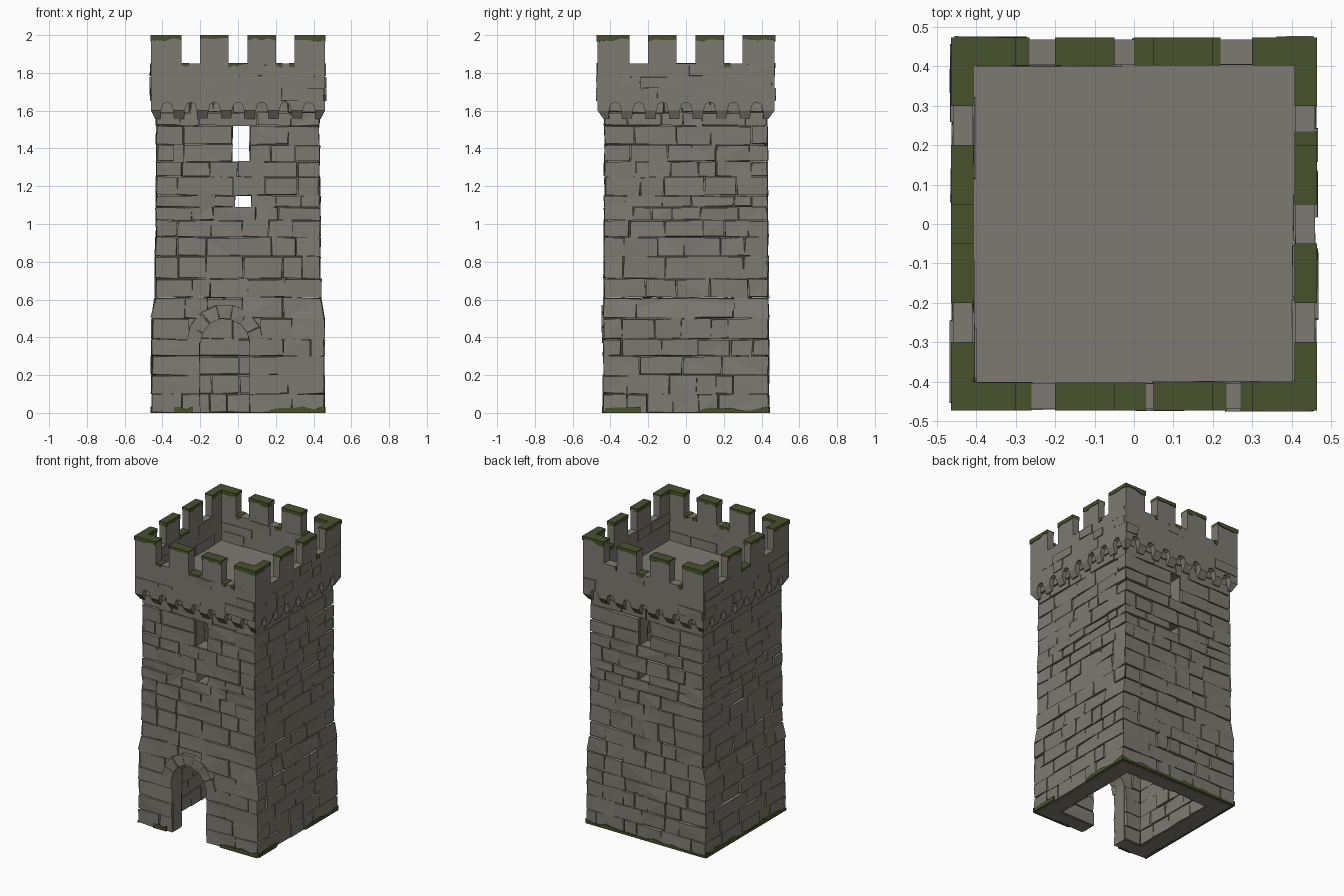
import bpy, bmesh, math, random

if "Cube" in bpy.data.objects:
    bpy.data.objects.remove(bpy.data.objects["Cube"])

random.seed(7)
FRONT, RIGHT, BACK, LEFT = range(4)


def material(name, rgb):
    m = bpy.data.materials.new(name)
    m.diffuse_color = (*rgb, 1)
    m.use_nodes = True
    m.node_tree.nodes["Principled BSDF"].inputs["Base Color"].default_value = m.diffuse_color
    return m


STONE = material("grey_stone", (0.205, 0.195, 0.165))
MOSS = material("green_moss", (0.061, 0.085, 0.024))


def finish(bm, name, mat):
    bmesh.ops.recalc_face_normals(bm, faces=bm.faces)
    bmesh.ops.triangulate(bm, faces=bm.faces)
    me = bpy.data.meshes.new(name)
    bm.to_mesh(me)
    bm.free()
    me.materials.append(mat)
    ob = bpy.data.objects.new(name, me)
    bpy.context.collection.objects.link(ob)
    return ob


def const(hx, hy):
    return lambda z: (hx, hy)


def panel(bm, side, poly, inner, outer, jit=0.0, push=0.0):
    """Extrude a (u, z) outline between two wall planes of one side, mitred at the corners."""
    rings = []
    for plane, j, p in ((inner, 0, 0), (outer, jit, push)):
        ring = []
        for u, z in poly:
            hx, hy = plane(z)
            d, lim = (hy, hx) if side in (FRONT, BACK) else (hx, hy)
            u = max(-lim, min(lim, u + random.uniform(-j, j)))
            d += p + random.uniform(-j, j) * 0.7
            z = max(0, z + random.uniform(-j, j))
            xy = ((u, -d), (d, u), (u, d), (-d, u))[side]
            ring.append(bm.verts.new((*xy, z)))
        rings.append(ring)
    a, b = rings
    bm.faces.new(a)
    bm.faces.new(b[::-1])
    for i in range(len(a)):
        k = (i + 1) % len(a)
        bm.faces.new((a[i], b[i], b[k], a[k]))


def rect(u0, u1, z0, z1):
    return [(u0, z0), (u1, z0), (u1, z1), (u0, z1)]


# ---- Shared dimensions ----
DOOR_X, DOOR_Z, DOOR_R, ARCH_R = -0.07, 0.37, 0.13, 0.205
WINDOWS = [(-0.015, 0.07, 1.09, 1.15), (-0.028, 0.06, 1.33, 1.52)]
NICHE = (-0.34, -0.29, 1.33, 1.42)
ROWS = [0, 0.1, 0.2, 0.3, 0.39, 0.5, 0.61, 0.71, 0.83, 0.93, 1.02,
        1.09, 1.15, 1.25, 1.33, 1.42, 1.52, 1.59, 1.65]
INNER = const(0.335, 0.335)


def core_face(z):
    return (0.438, 0.42) if z < 0.605 else (0.418 - 0.008 * (z - 0.6), 0.415)


def wall_face(z):
    return (0.456, 0.437) if z < 0.605 else (0.438 - 0.009 * (z - 0.6), 0.434 - 0.004 * (z - 0.6))


# ---- Tower core: hollow walls with doorway and window slots ----
bm = bmesh.new()
arc = [(DOOR_X - DOOR_R * math.cos(math.pi * i / 12), DOOR_Z + DOOR_R * math.sin(math.pi * i / 12))
       for i in range(13)]
doorway = ([(-1, 0), (DOOR_X - DOOR_R, 0)] + arc + [(DOOR_X + DOOR_R, 0), (1, 0), (1, 0.6), (-1, 0.6)])
for side in range(4):
    panel(bm, side, doorway if side == FRONT else rect(-1, 1, 0, 0.6), INNER, core_face)
    if side in (RIGHT, LEFT):
        panel(bm, side, rect(-1, 1, 0.61, 1.65), INNER, core_face)
        continue
    z = 0.61
    for u0, u1, z0, z1 in WINDOWS:
        panel(bm, side, rect(-1, 1, z, z0), INNER, core_face)
        panel(bm, side, rect(-1, u0, z0, z1), INNER, core_face)
        panel(bm, side, rect(u1, 1, z0, z1), INNER, core_face)
        z = z1
    panel(bm, side, rect(-1, 1, z, 1.65), INNER, core_face)
finish(bm, "tower_core", STONE)


# ---- Stone courses on the walls, interrupted at the openings ----
def openings(side, z0, z1, arch_r):
    gaps, zm = [], (z0 + z1) / 2
    if side == FRONT and zm < DOOR_Z + arch_r:
        half = DOOR_R if zm < DOOR_Z else math.sqrt(arch_r ** 2 - (zm - DOOR_Z) ** 2)
        gaps.append((DOOR_X - half, DOOR_X + half))
    if side in (FRONT, BACK):
        holes = WINDOWS + ([NICHE] if side == FRONT else [])
        gaps += [(a, b) for a, b, c, d in holes if c < zm < d]
    return sorted(gaps)


def courses(bm, side, rows, half, inner, outer, jit, arch_r=ARCH_R, keep=1.0):
    for z0, z1 in zip(rows, rows[1:]):
        spans, u = [], -half
        for a, b in openings(side, z0, z1, arch_r):
            spans.append((u, a))
            u = b
        spans.append((u, half))
        for a, b in spans:
            u = a
            while u < b - 0.001:
                e = u + random.uniform(0.09, 0.23)
                if e > b - 0.07:
                    e = b
                g = random.uniform(0.001, 0.004)
                lo, hi = u + (g if u > -half else 0), e - (g if e < half else 0)
                if random.random() < keep:
                    panel(bm, side, rect(lo, hi, z0 + g, z1 - g), inner, outer, jit,
                          random.uniform(-0.005, 0.004))
                u = e


bm = bmesh.new()
for side in range(4):
    half = 0.437 if side in (RIGHT, LEFT) else 0.456
    courses(bm, side, ROWS[:7], half, core_face, wall_face, 0.005)
    half = 0.434
    courses(bm, side, ROWS[6:], half, core_face, wall_face, 0.005)
finish(bm, "wall_stones", STONE)

bm = bmesh.new()
for side in range(4):
    courses(bm, side, ROWS[:-1], 0.335, const(0.337, 0.337), const(0.322, 0.322), 0.005)
finish(bm, "inner_stones", STONE)

# ---- Wedge stones around the door arch ----
bm = bmesh.new()
N = 7
for i in range(N):
    a0, a1 = (math.pi * (i + t) / N for t in (0.03, 0.97))
    poly = [(DOOR_X + r * math.cos(a), DOOR_Z + r * math.sin(a))
            for r, a in ((DOOR_R, a0), (ARCH_R, a0), (ARCH_R, a1), (DOOR_R, a1))]
    panel(bm, FRONT, poly, const(0.41, 0.41), const(0.445, 0.445), 0.004)
finish(bm, "door_arch", STONE)

# ---- Parapet: battlements above, arched corbels below ----
GAPS = [(-0.3, -0.2), (-0.05, 0.05), (0.2, 0.3)]
MERLONS = [(-1, -0.3), (-0.2, -0.05), (0.05, 0.2), (0.3, 1)]
PAR_IN = const(0.41, 0.405)


def parapet_face(z):
    return (0.46, 0.468) if z > 1.595 else (0.438, 0.436)


outline = [(-1, 1.6), (-1, 1.99)]
for a, b in GAPS:
    outline += [(a, 1.99), (a, 1.85), (b, 1.85), (b, 1.99)]
outline += [(1, 1.99), (1, 1.6), (1, 1.555)]
for i in range(3, -4, -1):
    c = i * 0.125
    outline += [(c + 0.036, 1.555), (c + 0.032, 1.6), (c + 0.022, 1.635), (c, 1.645),
                (c - 0.022, 1.635), (c - 0.032, 1.6), (c - 0.036, 1.555)]
outline += [(-1, 1.555)]
bm = bmesh.new()
for side in range(4):
    panel(bm, side, outline, PAR_IN, parapet_face)
finish(bm, "parapet", STONE)

# Shallow worn stones on both parapet faces
bm = bmesh.new()
for side in range(4):
    for rows in ([1.65, 1.72, 1.78, 1.845],):
        courses(bm, side, rows, 0.455, const(0.455, 0.463), const(0.464, 0.472), 0.003, keep=0.4)
        courses(bm, side, rows, 0.40, const(0.413, 0.408), const(0.405, 0.401), 0.002, keep=0.4)
finish(bm, "parapet_stones", STONE)

# ---- Roof floor inside the parapet ----
bm = bmesh.new()
bmesh.ops.create_cube(bm, size=1)
for v in bm.verts:
    v.co = (v.co.x * 0.83, v.co.y * 0.83, 1.63 + v.co.z * 0.04)
finish(bm, "roof_floor", STONE)


# ---- Moss: merlon caps, patches in the gaps, fringe at the ground ----
def ragged(a, b, flat, low, high, steps):
    """Strip with one straight edge and one uneven edge."""
    pts = [(a + (b - a) * i / steps, random.uniform(low, high)) for i in range(steps + 1)]
    return [(a, flat)] + pts + [(b, flat)]


bm = bmesh.new()
CAP_OUT, CAP_IN = const(0.464, 0.473), const(0.407, 0.402)
for side in range(4):
    for a, b in MERLONS:
        a, b = max(a, -0.475), min(b, 0.475)
        panel(bm, side, ragged(a, b, 2.0, 1.965, 1.985, 4), CAP_IN, CAP_OUT)
patches = {FRONT: [(-0.3, -0.26), (-0.05, 0.03), (0.2, 0.235), (0.27, 0.3)],
           BACK: [(-0.3, -0.265), (0.0, 0.05), (0.2, 0.22)],
           LEFT: [(-0.05, 0.05)], RIGHT: [(0.2, 0.235)]}
for side, spans in patches.items():
    for a, b in spans:
        panel(bm, side, ragged(a, b, 1.853, 1.825, 1.84, 3), CAP_IN, CAP_OUT)
finish(bm, "moss_caps", MOSS)

bm = bmesh.new()
fringe = {FRONT: [(-0.34, -0.24), (0.17, 0.46)], RIGHT: [(-0.43, -0.24), (0.08, 0.44)],
          BACK: [(-0.46, 0.46)], LEFT: [(-0.44, 0.44)]}
for side, spans in fringe.items():
    for a, b in spans:
        panel(bm, side, ragged(a, b, 0, 0.012, 0.036, max(3, int((b - a) / 0.05))),
              const(0.45, 0.43), const(0.463, 0.444))
finish(bm, "moss_base", MOSS)
